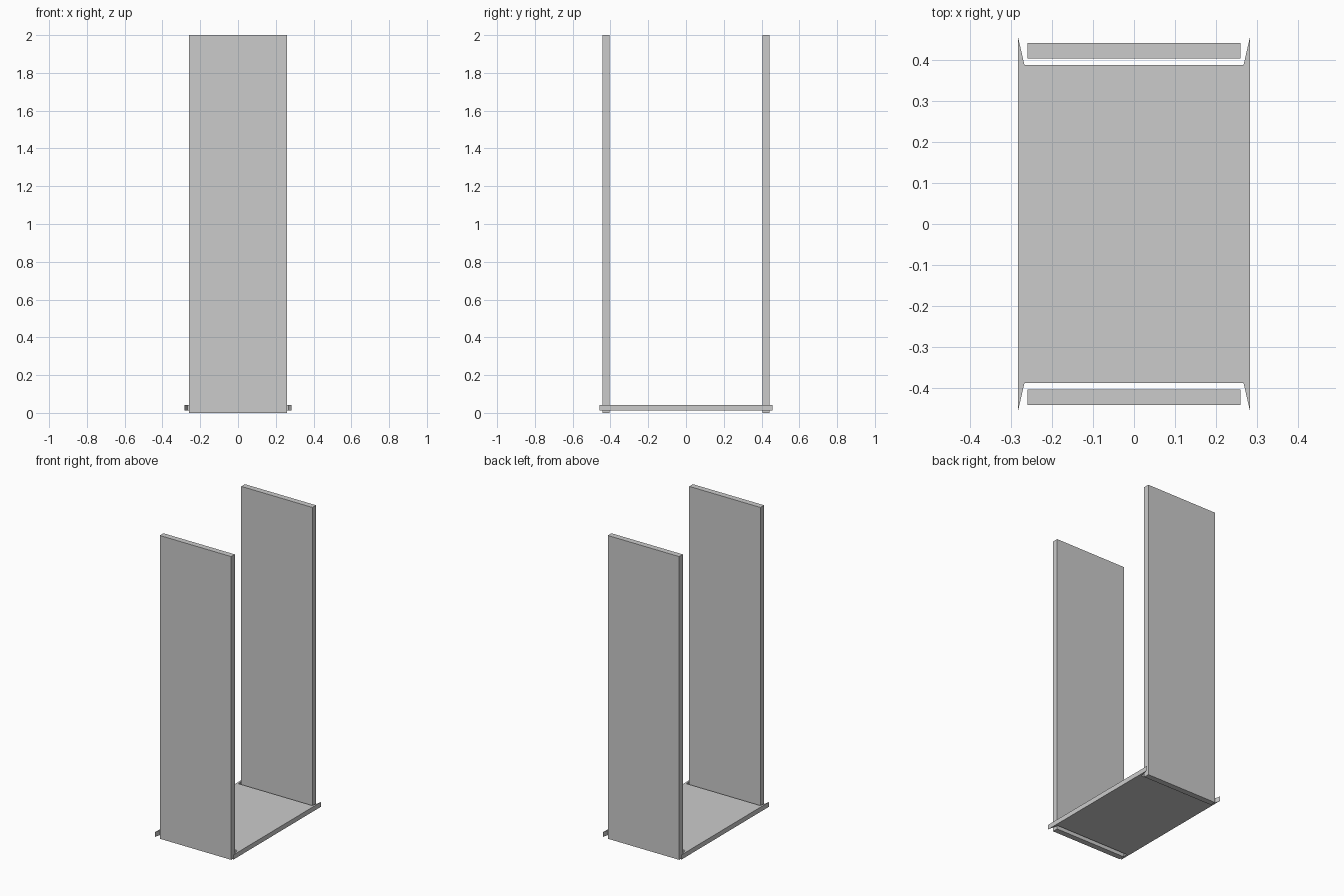
import bpy
import bmesh

if "Cube" in bpy.data.objects:
    bpy.data.objects.remove(bpy.data.objects["Cube"])


def prism(name, outline, z0, z1):
    """Extrude a counter-clockwise xy outline from z0 to z1."""
    bm = bmesh.new()
    base = bm.faces.new([bm.verts.new((x, y, z0)) for x, y in outline])
    ext = bmesh.ops.extrude_face_region(bm, geom=[base], use_keep_orig=True)
    top = [g for g in ext["geom"] if isinstance(g, bmesh.types.BMVert)]
    bmesh.ops.translate(bm, verts=top, vec=(0, 0, z1 - z0))
    bmesh.ops.recalc_face_normals(bm, faces=bm.faces[:])
    mesh = bpy.data.meshes.new(name)
    bm.to_mesh(mesh)
    bm.free()
    obj = bpy.data.objects.new(name, mesh)
    bpy.context.collection.objects.link(obj)
    return obj


# Upright panels at front and back
for name, s in (("front_panel", -1), ("back_panel", 1)):
    y0, y1 = sorted((s * 0.405, s * 0.443))
    prism(name, [(-0.26, y0), (0.26, y0), (0.26, y1), (-0.26, y1)], 0.0, 2.0)

# Bottom shelf with pointed ears reaching past the panels
half = [(-0.284, -0.459), (-0.268, -0.389), (0.268, -0.389), (0.284, -0.459)]
prism("bottom_shelf", half + [(-x, -y) for x, y in half], 0.012, 0.043)
